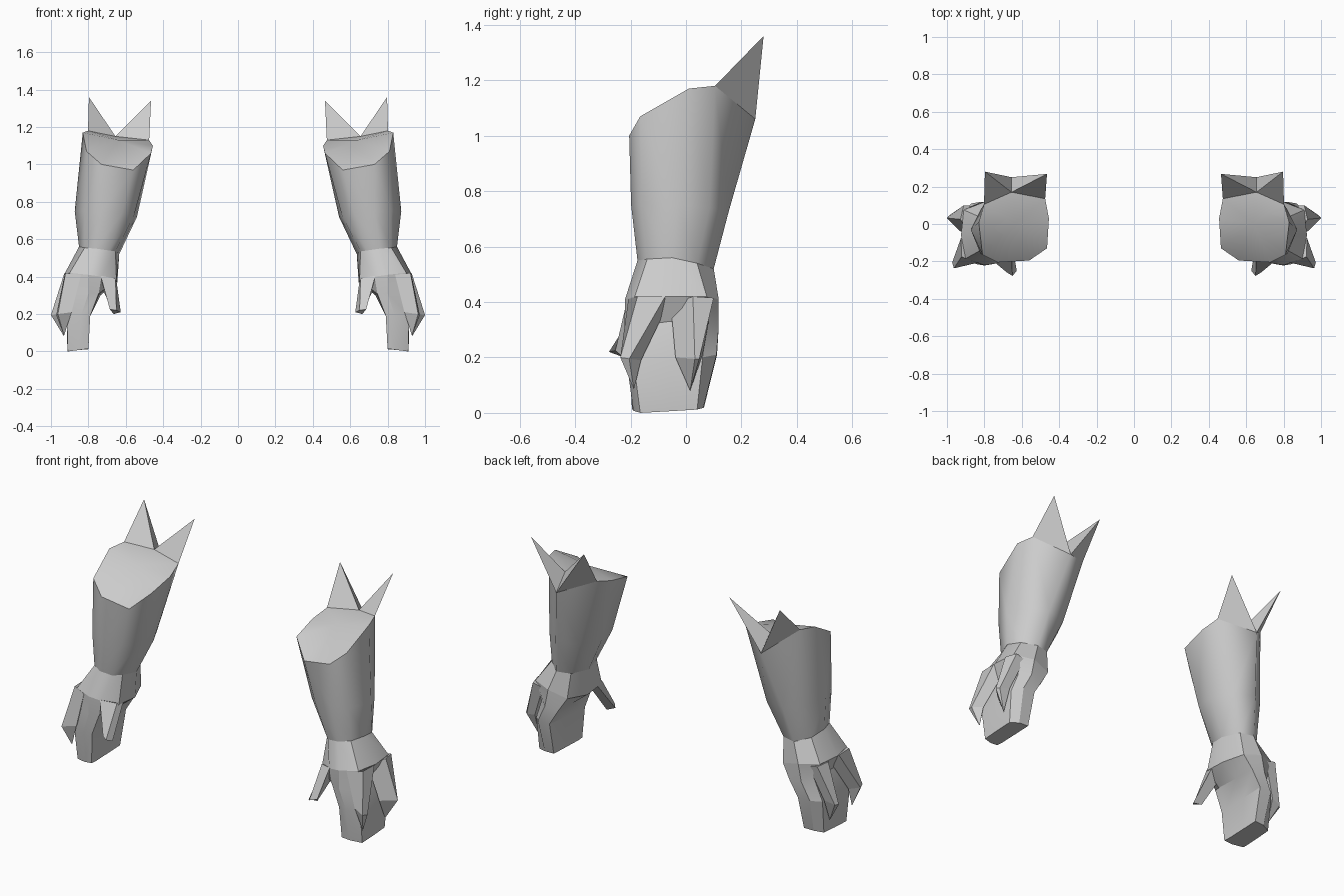
import bpy, bmesh, math

metal = bpy.data.materials.new("plain grey")
metal.diffuse_color = (0.6, 0.6, 0.6, 1)


def finish(name, bm, angle):
    """Turn a bmesh into a mirrored, shaded object."""
    bmesh.ops.recalc_face_normals(bm, faces=bm.faces[:])
    me = bpy.data.meshes.new(name)
    bm.to_mesh(me)
    bm.free()
    me.materials.append(metal)
    ob = bpy.data.objects.new(name, me)
    bpy.context.collection.objects.link(ob)
    bpy.ops.object.select_all(action='DESELECT')
    ob.select_set(True)
    bpy.context.view_layer.objects.active = ob
    if angle:
        bpy.ops.object.shade_smooth_by_angle(angle=math.radians(angle))
    ob.modifiers.new("other_arm", 'MIRROR').use_axis = (True, False, False)
    return ob


def loft(name, rings, angle=0, cap_start=True, cap_end=True):
    """Skin rings of equal length; a one-point ring makes a tip."""
    bm = bmesh.new()
    rows = [[bm.verts.new(p) for p in r] for r in rings]
    for a, b in zip(rows, rows[1:]):
        n = len(a)
        for i in range(n):
            j = (i + 1) % n
            if len(b) == 1:
                bm.faces.new((a[i], a[j], b[0]))
            else:
                bm.faces.new((a[i], a[j], b[j], b[i]))
    if cap_start:
        bm.faces.new(rows[0])
    if cap_end and len(rows[-1]) > 2:
        bm.faces.new(rows[-1])
    return finish(name, bm, angle)


# cuff landmarks shared by sleeve and spikes
valley = (0.655, 0.17, 1.15)
back = (0.655, 0.25, 1.06)
outer = (0.802, 0.105, 1.18)
inner = (0.475, 0.135, 1.13)

cuff = [(0.465, -0.13, 1.06), (0.56, -0.195, 0.97), (0.73, -0.205, 1.0),
        (0.81, -0.165, 1.07), (0.83, 0.01, 1.17), outer, back, inner,
        (0.455, 0.03, 1.10)]
forearm = [(0.555, -0.12, 0.73), (0.62, -0.18, 0.74), (0.73, -0.198, 0.75),
           (0.82, -0.16, 0.75), (0.873, -0.03, 0.75), (0.815, 0.085, 0.74),
           (0.725, 0.155, 0.73), (0.60, 0.12, 0.72), (0.54, 0.0, 0.72)]
wrist = [(0.655, -0.12, 0.535), (0.69, -0.165, 0.54), (0.76, -0.175, 0.55),
         (0.82, -0.14, 0.555), (0.85, -0.05, 0.56), (0.83, 0.04, 0.54),
         (0.76, 0.10, 0.52), (0.68, 0.08, 0.52), (0.635, -0.02, 0.52)]
knuckles = [(0.65, -0.16, 0.38), (0.73, -0.21, 0.40), (0.80, -0.22, 0.41),
            (0.90, -0.185, 0.42), (0.925, -0.06, 0.42), (0.91, 0.075, 0.42),
            (0.80, 0.118, 0.41), (0.69, 0.10, 0.38), (0.645, -0.02, 0.37)]

loft("sleeve", [cuff, forearm, wrist], 80, False, False)

# sloping lid on the sleeve, fanned from its middle to the valley
bm = bmesh.new()
rim = [bm.verts.new(valley if i == 6 else p) for i, p in enumerate(cuff)]
mid = bm.verts.new((0.64, 0.0, 1.13))
for i in range(len(rim)):
    bm.faces.new((rim[i], rim[(i + 1) % len(rim)], mid))
finish("sleeve_lid", bm, 60)

# two pointed spikes at the elbow
for name, side, tip in (("outer_spike", outer, (0.797, 0.28, 1.36)),
                        ("inner_spike", inner, (0.465, 0.268, 1.34))):
    loft(name, [[side, back, valley], [tip]])

# flared back of the hand
loft("hand", [wrist, knuckles], 40, False, False)

# joined middle fingers and palm, continuing below the knuckles
loft("middle_fingers", [
    knuckles,
    [(0.74, -0.17, 0.31), (0.745, -0.205, 0.31), (0.80, -0.222, 0.31),
     (0.865, -0.20, 0.31), (0.88, -0.06, 0.33), (0.875, 0.07, 0.31),
     (0.82, 0.118, 0.31), (0.74, 0.112, 0.30), (0.735, -0.02, 0.30)],
    [(0.79, -0.17, 0.19), (0.79, -0.205, 0.19), (0.84, -0.215, 0.19),
     (0.915, -0.19, 0.19), (0.917, -0.06, 0.19), (0.915, 0.06, 0.20),
     (0.87, 0.11, 0.21), (0.795, 0.112, 0.21), (0.79, -0.02, 0.20)],
    [(0.80, -0.16, 0.012), (0.80, -0.195, 0.015), (0.85, -0.19, 0.008),
     (0.91, -0.165, 0.0), (0.912, -0.06, 0.006), (0.91, 0.04, 0.012),
     (0.86, 0.062, 0.018), (0.80, 0.065, 0.02), (0.80, -0.04, 0.016)]], 25)

# clawed outer fingers, ridged to a triangular section
loft("front_claw", [
    [(0.84, -0.208, 0.41), (0.922, -0.175, 0.42), (0.925, -0.075, 0.42), (0.87, -0.08, 0.36)],
    [(0.89, -0.205, 0.21), (0.963, -0.237, 0.20), (0.972, -0.205, 0.195), (0.925, -0.162, 0.19)],
    [(0.93, -0.188, 0.085)]])
loft("back_claw", [
    [(0.85, 0.095, 0.40), (0.91, 0.10, 0.415), (0.928, 0.025, 0.42), (0.87, -0.055, 0.39)],
    [(0.925, 0.06, 0.21), (0.985, 0.048, 0.195), (1.0, 0.032, 0.195), (0.93, -0.038, 0.20)],
    [(0.93, 0.015, 0.08)]])

# thumb
loft("thumb", [
    [(0.65, -0.12, 0.38), (0.655, -0.17, 0.39), (0.735, -0.213, 0.405), (0.735, -0.15, 0.36)],
    [(0.627, -0.25, 0.21), (0.65, -0.278, 0.22), (0.685, -0.255, 0.225), (0.665, -0.225, 0.20)]])
